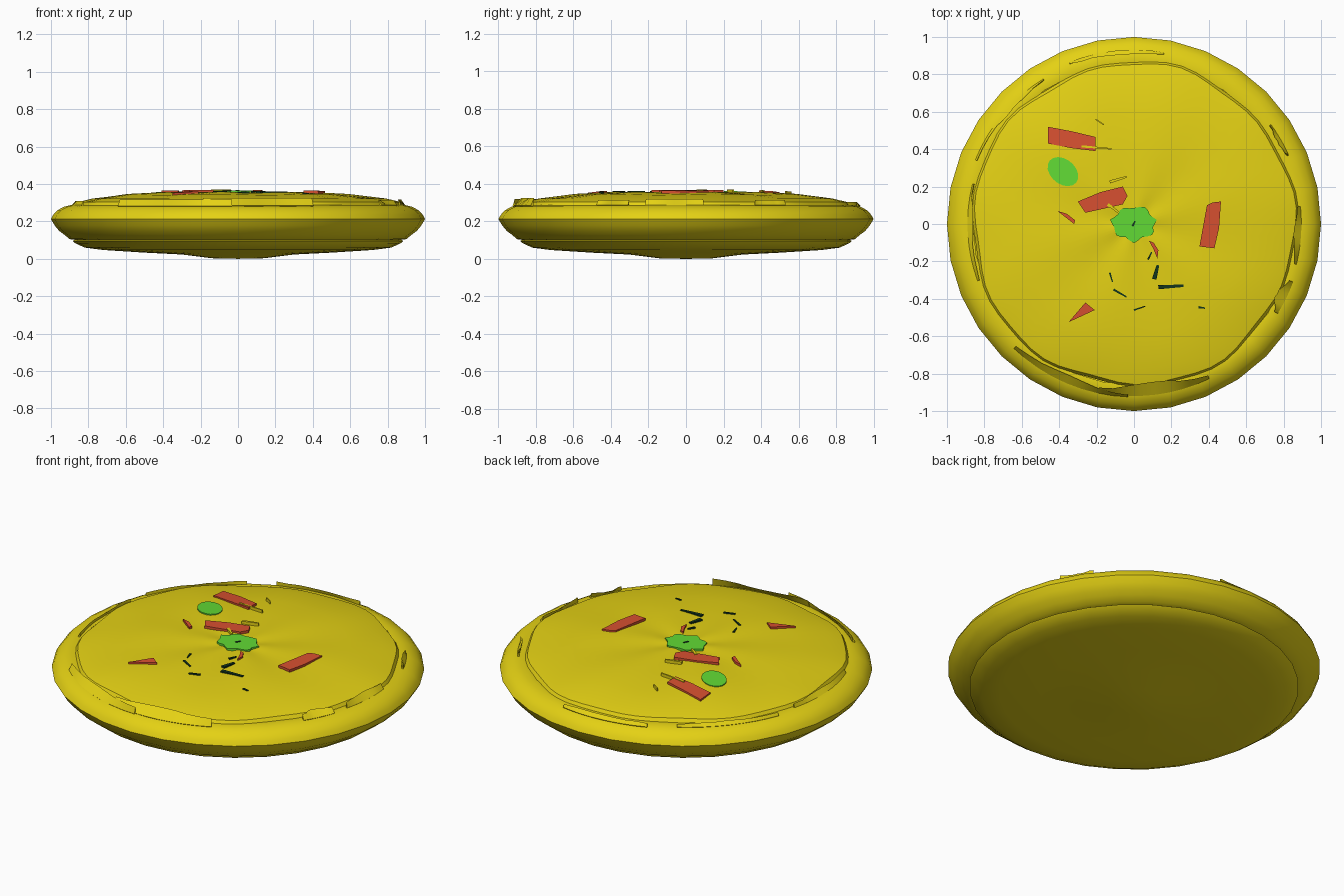
import bpy, bmesh, math, random
from mathutils import Vector

if "Cube" in bpy.data.objects:
    bpy.data.objects.remove(bpy.data.objects["Cube"])

random.seed(4)
SEG = 32


def mat(name, col):
    m = bpy.data.materials.new(name)
    m.diffuse_color = (*col, 1)
    m.use_nodes = True
    m.node_tree.nodes["Principled BSDF"].inputs["Base Color"].default_value = m.diffuse_color
    return m


YELLOW = mat("yellow dough", (0.78, 0.64, 0.007))
RED = mat("red pepper", (0.68, 0.08, 0.03))
GREEN = mat("green herb", (0.12, 0.70, 0.035))
DARK = mat("dark herb", (0.006, 0.035, 0.012))


def finish(name, bm, m, angle=40):
    bmesh.ops.recalc_face_normals(bm, faces=bm.faces)
    me = bpy.data.meshes.new(name)
    bm.to_mesh(me)
    bm.free()
    me.materials.append(m)
    ob = bpy.data.objects.new(name, me)
    bpy.context.collection.objects.link(ob)
    bpy.ops.object.select_all(action='DESELECT')
    ob.select_set(True)
    bpy.context.view_layer.objects.active = ob
    bpy.ops.object.shade_smooth_by_angle(angle=math.radians(angle))
    return ob


def lathe(name, profile, m, seg=SEG, shape=None, close=False, angle=40):
    """Spin (r, z) points about z; shape(i, r, z, a) may vary each point."""
    bm = bmesh.new()
    rings = []
    for i, (r, z) in enumerate(profile):
        if r == 0:
            rings.append([bm.verts.new((0, 0, z))] * seg)
            continue
        ring = []
        for s in range(seg):
            a = 2 * math.pi * s / seg
            rr, zz = shape(i, r, z, a) if shape else (r, z)
            ring.append(bm.verts.new((rr * math.cos(a), rr * math.sin(a), zz)))
        rings.append(ring)
    pairs = list(zip(rings, rings[1:]))
    if close:
        pairs.append((rings[-1], rings[0]))
    for p, q in pairs:
        for s in range(seg):
            t = (s + 1) % seg
            vs = list(dict.fromkeys([p[s], p[t], q[t], q[s]]))
            bm.faces.new(vs)
    return finish(name, bm, m, angle)


DOME = [(0, 0.355), (0.2, 0.355), (0.4, 0.354), (0.6, 0.344), (0.78, 0.322), (0.88, 0.297), (1, 0.27)]


def height(x, y):
    r = math.hypot(x, y)
    for (r0, z0), (r1, z1) in zip(DOME, DOME[1:]):
        if r <= r1:
            return z0 + (z1 - z0) * (r - r0) / (r1 - r0)
    return 0.27


# Rounded outer crust
lathe("crust_rim", [(0.86, 0.10), (0.90, 0.105), (0.93, 0.13), (0.955, 0.148), (0.98, 0.178),
                    (1.0, 0.212), (0.988, 0.235), (0.965, 0.26), (0.93, 0.278), (0.89, 0.288),
                    (0.86, 0.285)], YELLOW, close=True)

# Shallow base with a raised middle underneath
lathe("base", [(0, 0), (0.14, 0.003), (0.3, 0.023), (0.5, 0.033), (0.72, 0.047), (0.82, 0.06),
               (0.87, 0.083), (0.885, 0.095), (0.86, 0.11)], YELLOW)


# Domed dough top with wavy edge
def wavy(i, r, z, a):
    if i >= 5:
        r += 0.010 * math.sin(5 * a + 1) + 0.008 * math.sin(11 * a)
    return r, z + (0.003 * math.sin(6 * a) if 0 < i < 5 else 0)


lathe("dough_top", [(0, 0.353), (0.08, 0.354), (0.2, 0.355), (0.4, 0.354), (0.6, 0.344),
                    (0.78, 0.322), (0.855, 0.304), (0.87, 0.28)], YELLOW, seg=64, shape=wavy, angle=30)


# Ragged folds of dough along the seam
def fold(name, a0, a1, r0, z0, r1, z1):
    bm = bmesh.new()
    n = 8
    prev = None
    for k in range(n + 1):
        t = k / n
        a = math.radians(a0 + (a1 - a0) * t)
        w = 0.25 + 0.75 * math.sin(math.pi * min(max(t, 0.04), 0.96))
        j = random.uniform(-0.006, 0.006)
        cur = []
        for r, z in ((r1 - (r1 - r0) * w + j, z0), (r1, z1), (r1 - 0.012, z1 - 0.012)):
            cur.append(bm.verts.new((r * math.cos(a), r * math.sin(a), z)))
        if prev:
            for c in range(3):
                d = (c + 1) % 3
                bm.faces.new((prev[c], prev[d], cur[d], cur[c]))
        else:
            bm.faces.new(cur)
        prev = cur
    bm.faces.new(prev)
    finish(name, bm, YELLOW, 30)


for k, f in enumerate([(226, 268, 0.885, 0.318, 0.925, 0.282), (258, 296, 0.855, 0.325, 0.92, 0.285),
                       (80, 112, 0.905, 0.302, 0.932, 0.284), (122, 158, 0.895, 0.302, 0.915, 0.285),
                       (-14, 6, 0.855, 0.318, 0.895, 0.288), (-32, -20, 0.85, 0.315, 0.905, 0.288),
                       (24, 36, 0.885, 0.315, 0.905, 0.287), (166, 200, 0.865, 0.31, 0.89, 0.288)]):
    fold(f"dough_fold_{k + 1}", *f)


# Flat pieces that follow the dome
def piece(name, pts, m, lift=0.01):
    bm = bmesh.new()
    top = [bm.verts.new((x, y, height(x, y) + lift)) for x, y in pts]
    low = [bm.verts.new((x, y, height(x, y) - 0.012)) for x, y in pts]
    bm.faces.new(top)
    bm.faces.new(low[::-1])
    n = len(pts)
    for i in range(n):
        j = (i + 1) % n
        bm.faces.new((top[i], low[i], low[j], top[j]))
    finish(name, bm, m, 30)


def sliver(name, x0, y0, x1, y1, w, m, lift=0.007):
    d = Vector((x1 - x0, y1 - y0)).normalized() * w / 2
    piece(name, [(x0 - d.y, y0 + d.x), (x0 + d.y, y0 - d.x),
                 (x1 + d.y * .6, y1 - d.x * .6), (x1 - d.y * .6, y1 + d.x * .6)], m, lift)


# Red pepper slices
for k, pts in enumerate([
        [(-0.46, 0.52), (-0.46, 0.43), (-0.33, 0.405), (-0.205, 0.39), (-0.205, 0.465), (-0.33, 0.495)],
        [(-0.30, 0.12), (-0.26, 0.06), (-0.06, 0.105), (-0.035, 0.15), (-0.06, 0.2), (-0.18, 0.17)],
        [(0.39, 0.10), (0.35, -0.12), (0.43, -0.13), (0.455, -0.02), (0.465, 0.12), (0.42, 0.115)],
        [(-0.35, -0.525), (-0.21, -0.46), (-0.26, -0.42)],
        [(-0.41, 0.07), (-0.32, 0.0), (-0.315, 0.02), (-0.36, 0.055)],
        [(0.08, -0.09), (0.105, -0.135), (0.125, -0.185), (0.13, -0.14), (0.105, -0.1)]]):
    piece(f"pepper_slice_{k + 1}", pts, RED, 0.012)

# Green leaves: a round one and a ragged one in the middle
tilt = math.radians(-40)
leaf = []
for s in range(18):
    a = 2 * math.pi * s / 18
    u, v = 0.092 * math.cos(a), 0.066 * math.sin(a)
    leaf.append((-0.38 + u * math.cos(tilt) - v * math.sin(tilt),
                 0.28 + u * math.sin(tilt) + v * math.cos(tilt)))
piece("round_leaf", leaf, GREEN, 0.007)
centre = []
for s in range(28):
    a = 2 * math.pi * s / 28
    k = 1 + 0.09 * math.sin(7 * a) + random.uniform(-0.05, 0.05)
    centre.append((0.115 * k * math.cos(a), 0.09 * k * math.sin(a)))
piece("centre_leaf", centre, GREEN, 0.009)

# Dark herb shreds
for k, s in enumerate([(0.108, -0.295, 0.128, -0.22, 0.024), (0.13, -0.338, 0.265, -0.33, 0.022),
                       (-0.13, -0.26, -0.115, -0.31, 0.01), (-0.11, -0.35, -0.04, -0.39, 0.012),
                       (0.0, -0.46, 0.06, -0.44, 0.009), (0.345, -0.445, 0.38, -0.45, 0.012),
                       (0.075, -0.19, 0.095, -0.15, 0.01)]):
    sliver(f"herb_shred_{k + 1}", *s, DARK)
sliver("centre_shred", -0.008, -0.012, 0.006, 0.016, 0.012, DARK, 0.012)

# Yellow cheese shreds
for k, s in enumerate([(-0.13, 0.225, -0.04, 0.252, 0.016), (-0.28, 0.415, -0.12, 0.402, 0.012),
                       (-0.205, 0.56, -0.16, 0.53, 0.008), (-0.14, 0.105, -0.08, 0.06, 0.016)]):
    sliver(f"cheese_shred_{k + 1}", *s, YELLOW, 0.015)
